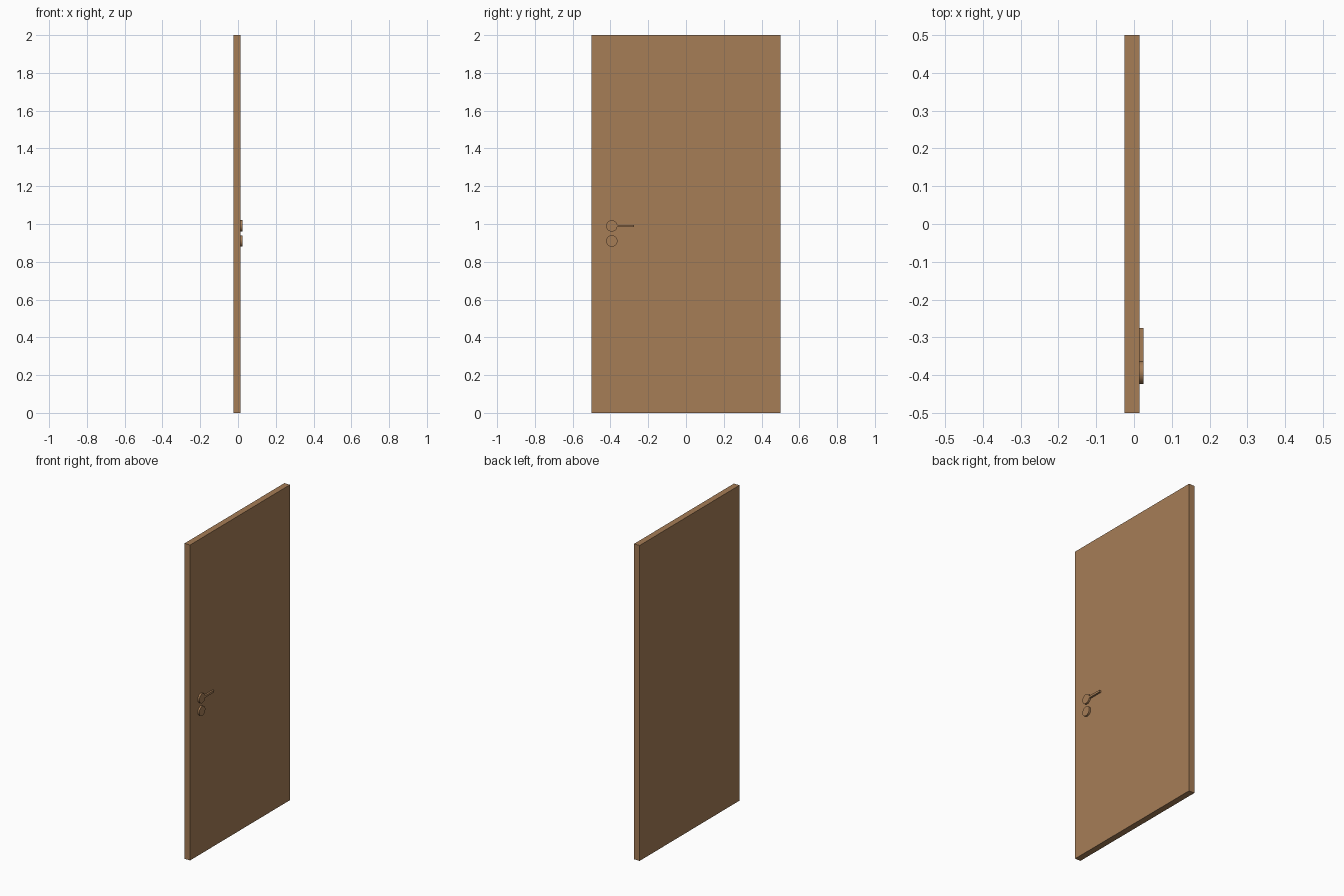
import bpy
import math

if "Cube" in bpy.data.objects:
    bpy.data.objects.remove(bpy.data.objects["Cube"])

wood = bpy.data.materials.new("warm_brown")
wood.diffuse_color = (0.38, 0.205, 0.094, 1)
wood.use_nodes = True
wood.node_tree.nodes["Principled BSDF"].inputs["Base Color"].default_value = wood.diffuse_color

FACE_X = 0.014    # front face of the door panel
OUTER_X = 0.025   # outer face of the handle parts


def finish(name):
    ob = bpy.context.object
    ob.name = name
    bpy.ops.object.transform_apply(location=False, rotation=True, scale=True)
    ob.data.materials.append(wood)
    return ob


def box(name, lo, hi):
    centre = [(a + b) / 2 for a, b in zip(lo, hi)]
    bpy.ops.mesh.primitive_cube_add(size=1, location=centre)
    bpy.context.object.scale = [b - a for a, b in zip(lo, hi)]
    return finish(name)


def disc(name, y, z, radius=0.03):
    bpy.ops.mesh.primitive_cylinder_add(
        vertices=32, radius=radius, depth=OUTER_X - FACE_X,
        location=((FACE_X + OUTER_X) / 2, y, z),
        rotation=(0, math.pi / 2, 0))
    finish(name)
    bpy.ops.object.shade_smooth_by_angle(angle=math.radians(40))


# Door panel
box("door_panel", (-0.025, -0.5, 0), (FACE_X, 0.5, 2))

# Round handle plate and lock plate
disc("handle_plate", -0.393, 0.99)
disc("lock_plate", -0.393, 0.91)

# Lever, running from the handle plate towards the middle
box("lever", (FACE_X, -0.366, 0.983), (OUTER_X, -0.275, 0.996))
